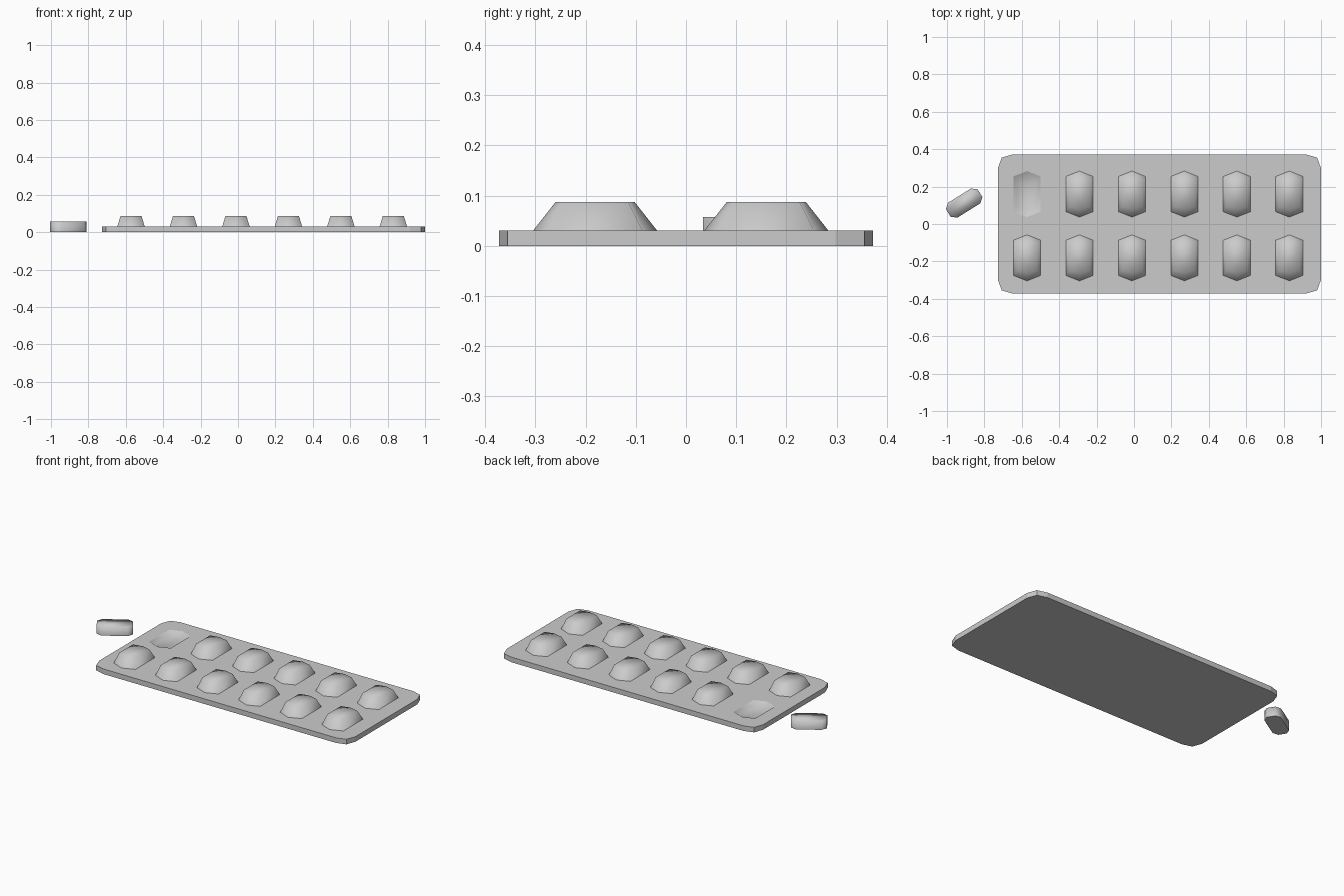
import bpy, bmesh, math
from mathutils import Matrix, Vector

if "Cube" in bpy.data.objects:
    bpy.data.objects.remove(bpy.data.objects["Cube"], do_unlink=True)

grey = bpy.data.materials.new("light_grey")
grey.use_nodes = True
colour = (0.6, 0.6, 0.6, 1)
grey.diffuse_color = colour
grey.node_tree.nodes["Principled BSDF"].inputs["Base Color"].default_value = colour


def loft(name, rings, location=(0, 0, 0), angle=0, smooth=True, bottom=True):
    """Skin stacked outlines, each given as (points, z), and cap the ends."""
    bm = bmesh.new()
    loops = [[bm.verts.new((x, y, z)) for x, y in pts] for pts, z in rings]
    for low, high in zip(loops, loops[1:]):
        for i in range(len(low)):
            j = (i + 1) % len(low)
            bm.faces.new((low[i], low[j], high[j], high[i]))
    bm.faces.new(loops[-1])
    base = bm.faces.new(loops[0][::-1])
    bmesh.ops.recalc_face_normals(bm, faces=bm.faces)
    for face in bm.faces:
        face.smooth = smooth and face is not base
    if not bottom:
        bmesh.ops.delete(bm, geom=[base], context='FACES_ONLY')
    bmesh.ops.transform(bm, matrix=Matrix.Rotation(angle, 4, 'Z'), verts=bm.verts)
    mesh = bpy.data.meshes.new(name)
    bm.to_mesh(mesh)
    bm.free()
    mesh.materials.append(grey)
    obj = bpy.data.objects.new(name, mesh)
    obj.location = location
    bpy.context.collection.objects.link(obj)
    return obj


def hexagon(half_width, side, tip):
    return [(half_width, -side), (half_width, side), (0, tip),
            (-half_width, side), (-half_width, -side), (0, -tip)]


def mirrored(corner):
    """Repeat a corner's points around all four quadrants."""
    flip = lambda pts, sx, sy: [(x * sx, y * sy) for x, y in pts]
    return (corner + flip(corner[::-1], -1, 1)
            + flip(corner, -1, -1) + flip(corner[::-1], 1, -1))


THICK = 0.031
BASE = hexagon(0.073, 0.094, 0.123)
CROWN = hexagon(0.056, 0.066, 0.079)

# Backing card with faceted corners
outline = mirrored([(0.864, 0.298), (0.843, 0.355), (0.784, 0.372)])
card = loft("backing_card", [(outline, 0), (outline, THICK)],
            location=(0.136, 0, 0), smooth=False)

# Domed pockets, with the back left-hand one emptied
for row, y in (("front", -0.181), ("back", 0.160)):
    for column in range(6):
        x = -0.572 + 0.2805 * column
        if row == "back" and column == 0:
            empty_at = (x, y, 0)
            continue
        loft(f"{row}_pocket_{column + 1}", [(BASE, THICK), (CROWN, 0.087)],
             location=(x, y, 0), bottom=False)

# Sunken empty pocket
cutter = loft("empty_pocket_cutter", [(CROWN, 0.012), (BASE, THICK), (BASE, 0.1)],
              location=empty_at, smooth=False)
cutter.hide_render = True
cut = card.modifiers.new("empty_pocket", 'BOOLEAN')
cut.operation = 'DIFFERENCE'
cut.solver = 'EXACT'
cut.object = cutter
bpy.context.view_layer.objects.active = card
bpy.ops.object.modifier_apply(modifier=cut.name)
bpy.data.objects.remove(cutter, do_unlink=True)
for face in card.data.polygons:
    in_pocket = (face.center.z < THICK - 0.001 and face.center.z > 0.001
                 and (Vector(empty_at) - card.location - face.center).length < 0.13)
    face.use_smooth = in_pocket

# Loose tablet beside the card
tablet = mirrored([(0.1, 0.024), (0.072, 0.047)])
loft("loose_tablet", [(tablet, 0), (tablet, 0.057)],
     location=(-0.908, 0.112, 0), angle=math.radians(32))
